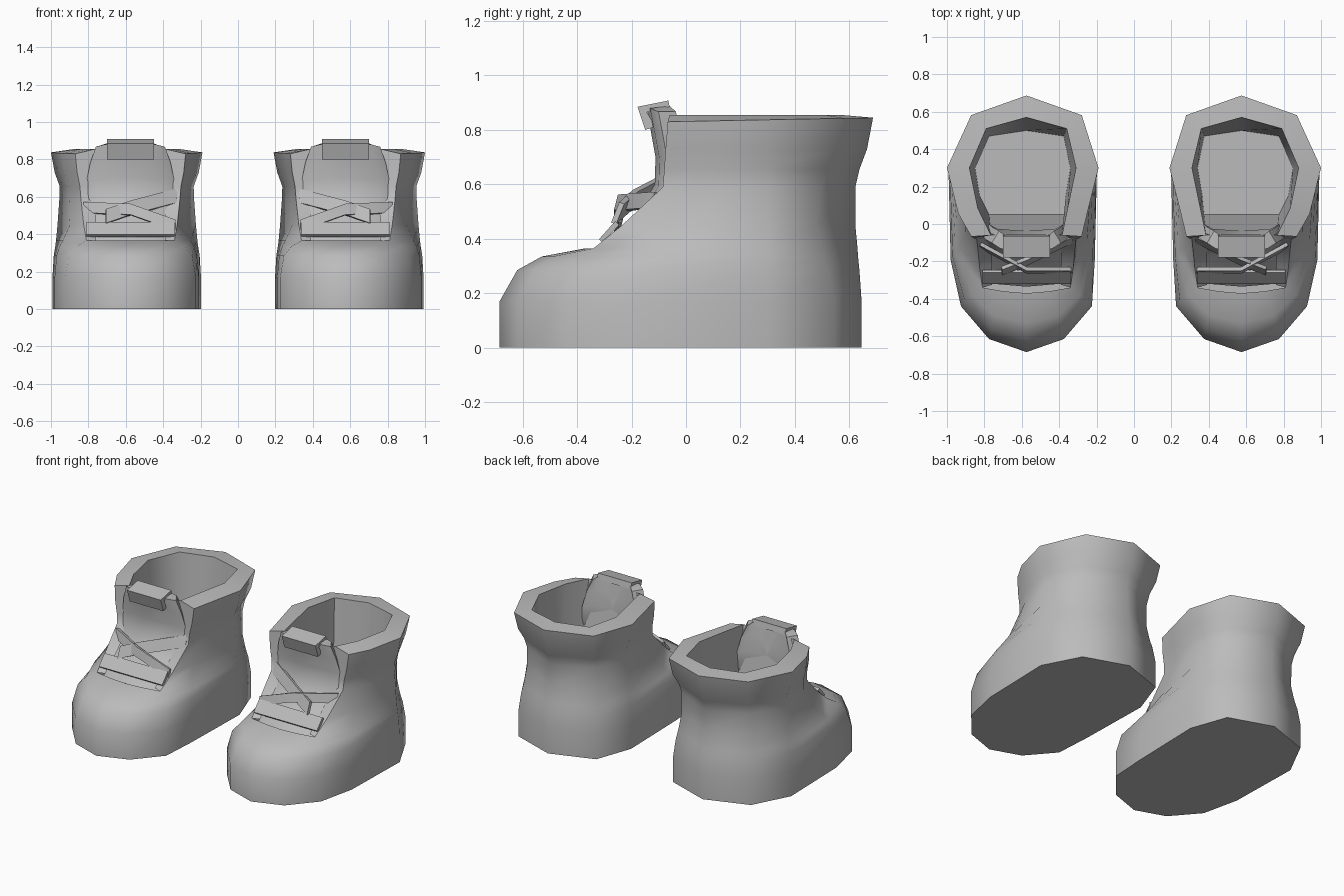
import bpy

if "Cube" in bpy.data.objects:
    bpy.data.objects.remove(bpy.data.objects["Cube"])

mat = bpy.data.materials.new("grey leather")
mat.diffuse_color = (0.5, 0.5, 0.5, 1)
mat.use_nodes = True
mat.node_tree.nodes["Principled BSDF"].inputs["Base Color"].default_value = mat.diffuse_color

CENTRE = -0.595   # middle of the left boot
SHIFT = 0.02      # toe, throat and heel sit slightly toward the inner side


def finish(name, verts, faces, side, thickness, angle):
    """Make a smooth-shaded part; side=-1 mirrors it for the other boot."""
    verts = [(side * (CENTRE + x), y, z) for x, y, z in verts]
    if side < 0:
        faces = [f[::-1] for f in faces]
    me = bpy.data.meshes.new(name)
    me.from_pydata(verts, [], faces)
    me.materials.append(mat)
    ob = bpy.data.objects.new(name, me)
    bpy.context.collection.objects.link(ob)
    bpy.ops.object.select_all(action='DESELECT')
    ob.select_set(True)
    bpy.context.view_layer.objects.active = ob
    if thickness:
        mod = ob.modifiers.new("thickness", 'SOLIDIFY')
        mod.thickness = thickness
        mod.offset = -1
        bpy.ops.object.modifier_apply(modifier=mod.name)
    bpy.ops.object.shade_smooth_by_angle(angle=angle)


def grid_faces(rows, cols):
    return [(r * cols + c, r * cols + c + 1, (r + 1) * cols + c + 1, (r + 1) * cols + c)
            for r in range(rows - 1) for c in range(cols - 1)]


# Body levels: z, toe y, toe corner x y, throat edge x y, half width, heel y, heel corner inset
LEVELS = [
    (0.00, -.685, .20, -.615, .35, -.44, .397, .645, .10),
    (0.17, -.685, .20, -.615, .35, -.44, .397, .645, .10),
    (0.285, -.62, .19, -.56, .33, -.41, .390, .637, .115),
    (0.335, -.53, .17, -.49, .29, -.38, .382, .632, .125),
    (0.365, -.37, .12, -.36, .235, -.34, .378, .63, .13),
    (0.45, 0, 0, 0, .25, -.235, .370, .622, .14),
    (0.59, 0, 0, 0, .265, -.085, .360, .622, .13),
    (0.655, 0, 0, 0, .27, -.08, .358, .637, .115),
    (0.73, 0, 0, 0, .285, -.075, .385, .665, .105),
    (0.845, 0, 0, 0, .295, -.067, .405, .687, .105),
]
OPEN = 4          # the throat is open above this level
N = 12            # sides of the body


def ring_of(half, front, back):
    """Full ring from its right half; the two side points stay unshifted."""
    pts = [(x, y, 0 if i in (2, 3) else SHIFT) for i, (x, y) in enumerate(half)]
    return ([(SHIFT, front)] + [(x + s, y) for x, y, s in pts] + [(SHIFT, back)]
            + [(s - x, y) for x, y, s in reversed(pts)])


def body(side):
    verts, faces = [], []
    for z, y0, x1, y1, x2, y2, w, yb, inset in LEVELS:
        k = 0.75 if z < 0.4 else 0.45
        half = [(x1, y1), (x2, y2), (x2 + k * (w - x2), y2 + (0.3 - y2) / 3),
                (w, 0.3), (0.73 * w, yb - inset)]
        # the rim dips a little toward the front
        verts += [(x, y, z - (0.02 * (0.687 - y) if z > 0.8 else 0))
                  for x, y in ring_of(half, y0, yb)]
    rows = len(LEVELS)
    for r in range(rows - 1):
        for i in range(N):
            if r >= OPEN and i in (0, 1, 10, 11):
                continue
            j = (i + 1) % N
            faces.append((r * N + i, r * N + j, (r + 1) * N + j, (r + 1) * N + i))
    faces.append(tuple(range(N))[::-1])   # sole
    # foot cup: rim inner edge, then a tapered wall down to the insole
    top, low = rows * N, (rows + 1) * N
    for z, fx, fy, mx, w, cx, cy, yb in ((.855, .19, -.06, .24, .285, .215, .51, .57),
                                         (.13, .2, .05, .23, .255, .2, .47, .5)):
        half = [(fx / 2, fy), (fx, fy), (mx, fy + (.3 - fy) / 2.5), (w, .3), (cx, cy)]
        verts += [(x, y, z) for x, y in ring_of(half, fy, yb)]
    for i in range(N):
        j = (i + 1) % N
        faces.append((top + i, top + j, low + j, low + i))
        if 2 <= i <= 9:
            o = (rows - 1) * N
            faces.append((o + i, o + j, top + j, top + i))
    faces.append(tuple(low + i for i in range(N)))
    # throat edges closing the collar thickness
    for c, sg in ((2, 1), (10, -1)):
        prev = top + c
        for r in range(rows - 2, OPEN - 1, -1):
            verts.append((SHIFT + sg * 0.185, LEVELS[r][5] + 0.015, LEVELS[r][0]))
            new = len(verts) - 1
            f = ((r + 1) * N + c, prev, new, r * N + c)
            faces.append(f if sg > 0 else f[::-1])
            prev = new
    # drop the unused throat points
    used = sorted({i for f in faces for i in f})
    remap = {old: new for new, old in enumerate(used)}
    finish("boot_body", [verts[i] for i in used],
           [tuple(remap[i] for i in f) for f in faces], side, 0, 1.0)


def sheet(name, rows, bow, thickness, side):
    """Bowed panel facing forward; rows are z, y, half width."""
    ts = (-1, -0.75, 0, 0.75, 1)
    verts = [(SHIFT + t * w, y + bow * t ** 4, z - 0.4 * bow * t ** 4)
             for z, y, w in rows for t in ts]
    finish(name, verts, grid_faces(len(rows), len(ts)), side, thickness, 0.7)


def lace(name, path, rise, side):
    """Flat strap; path is its lower edge, rise goes to its upper edge."""
    low = [(x + SHIFT, y, z) for x, y, z in path]
    high = [(x, y + rise[0], z + rise[1]) for x, y, z in low]
    finish(name, low + high, grid_faces(2, len(path)), side, 0.02, 0.6)


for s in (1, -1):
    body(s)
    sheet("tongue", [(.345, -.335, .22), (.42, -.265, .235), (.5, -.175, .24), (.6, -.115, .24),
                     (.7, -.112, .235), (.8, -.13, .215), (.885, -.146, .185)], 0.045, 0.075, s)
    # pull tab folded over the tongue top
    sheet("pull_tab", [(.80, -.15, .125), (.885, -.178, .125), (.908, -.065, .125)], 0.0, 0.04, s)
    # bottom strap and the two crossing straps
    lace("lower_lace", [(-.235, -.32, .398), (.235, -.32, .398)], (.06, .067), s)
    lace("rising_lace", [(-.13, -.275, .46), (.0, -.225, .505), (.25, -.10, .57)], (.03, .075), s)
    lace("falling_lace", [(-.25, -.13, .515), (.0, -.265, .505), (.24, -.265, .42)], (.015, .058), s)
